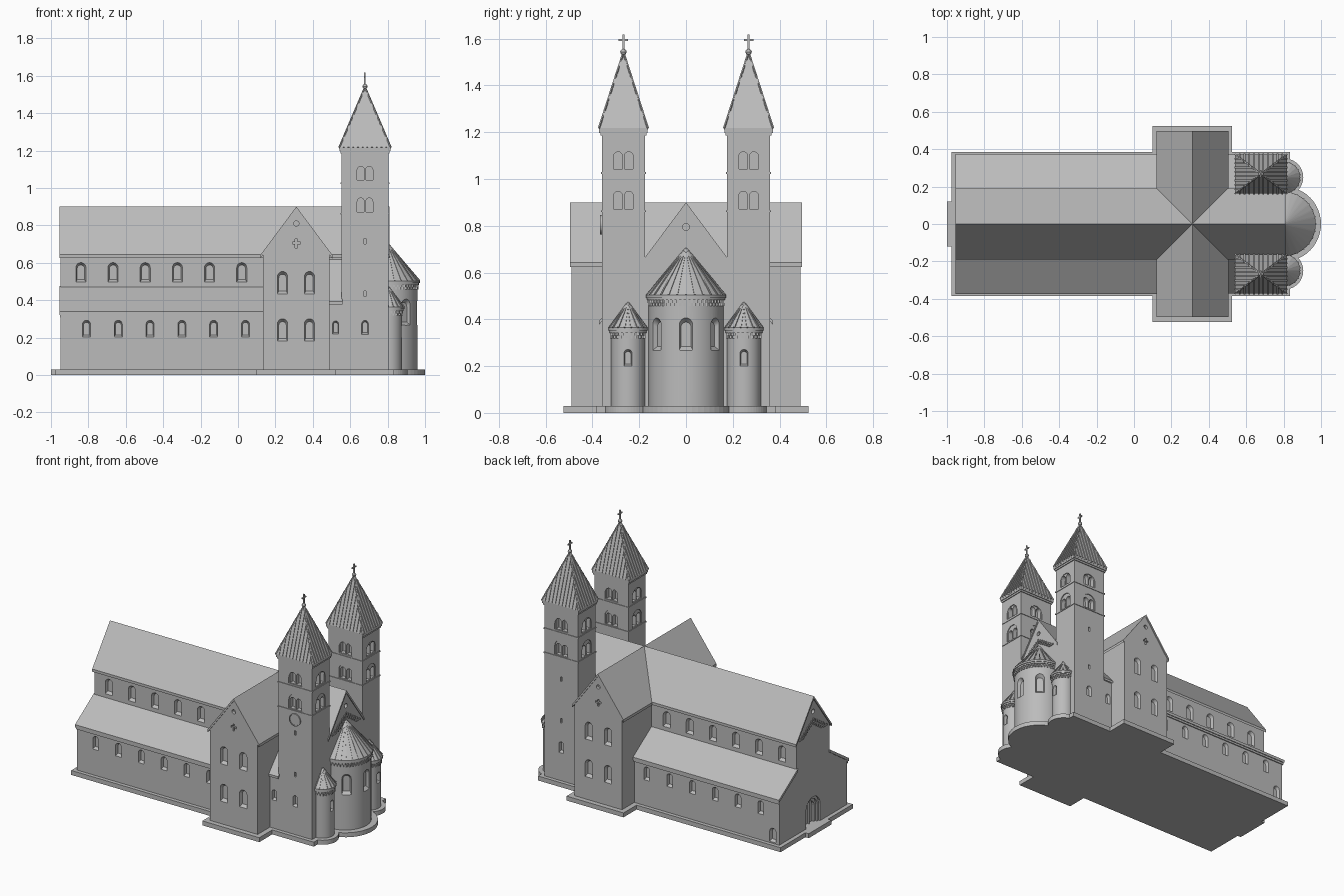
import bpy, bmesh, math
from mathutils import Vector

cube = bpy.data.objects.get("Cube")
if cube:
    bpy.data.objects.remove(cube)

stone = bpy.data.materials.new("grey stone")
stone.use_nodes = True
GREY = (0.5, 0.5, 0.5, 1)
stone.diffuse_color = GREY
stone.node_tree.nodes["Principled BSDF"].inputs["Base Color"].default_value = GREY


def make(name, pieces, smooth=False):
    """One object from (vertices, faces) pieces."""
    bm = bmesh.new()
    for verts, faces in pieces:
        vs = [bm.verts.new(v) for v in verts]
        for f in faces:
            bm.faces.new([vs[i] for i in f])
    bmesh.ops.recalc_face_normals(bm, faces=bm.faces)
    me = bpy.data.meshes.new(name)
    bm.to_mesh(me)
    bm.free()
    me.materials.append(stone)
    ob = bpy.data.objects.new(name, me)
    bpy.context.collection.objects.link(ob)
    if smooth:
        shade(ob)
    return ob


def activate(ob):
    bpy.ops.object.select_all(action='DESELECT')
    ob.select_set(True)
    bpy.context.view_layer.objects.active = ob


def shade(ob):
    activate(ob)
    bpy.ops.object.shade_smooth_by_angle(angle=math.radians(30))


def loft(a, b):
    n = len(a)
    sides = [(i, (i + 1) % n, (i + 1) % n + n, i + n) for i in range(n)]
    return list(a) + list(b), sides + [tuple(range(n)), tuple(range(n, 2 * n))]


def along_x(prof, x0, x1):
    return loft([(x0, y, z) for y, z in prof], [(x1, y, z) for y, z in prof])


def along_y(prof, y0, y1):
    return loft([(x, y0, z) for x, z in prof], [(x, y1, z) for x, z in prof])


def box(x0, x1, y0, y1, z0, z1):
    return along_x([(y0, z0), (y1, z0), (y1, z1), (y0, z1)], x0, x1)


def ring(cx, cy, z, r, n=48):
    return [(cx + r * math.cos(2 * math.pi * i / n), cy + r * math.sin(2 * math.pi * i / n), z)
            for i in range(n)]


def drum(cx, cy, r0, r1, z0, z1, n=48):
    return loft(ring(cx, cy, z0, r0, n), ring(cx, cy, z1, r1, n))


def beam(p, q, w):
    """Square bar from p to q."""
    p, q = Vector(p), Vector(q)
    rot = (q - p).to_track_quat('Z', 'Y')
    sq = [rot @ Vector((a * w / 2, b * w / 2, 0)) for a, b in ((-1, -1), (1, -1), (1, 1), (-1, 1))]
    return loft([p + s for s in sq], [q + s for s in sq])


# Openings: outlines in the wall plane, sunk along the wall normal
def arch(w, h, n=10):
    arc = [(w / 2 * math.cos(math.pi * i / n), h - w / 2 + w / 2 * math.sin(math.pi * i / n))
           for i in range(n + 1)]
    return [(-w / 2, 0), (w / 2, 0)] + arc


def disc(r, n=16):
    return [(r * math.cos(2 * math.pi * i / n), r * math.sin(2 * math.pi * i / n)) for i in range(n)]


def rect(w, h):
    return [(-w / 2, -h / 2), (w / 2, -h / 2), (w / 2, h / 2), (-w / 2, h / 2)]


def opening(outline, pos, ang, depth=0.02, splay=0.7, out=0.006):
    nrm = Vector((math.cos(ang), math.sin(ang), 0))
    tan = Vector((-nrm.y, nrm.x, 0))
    mid = (min(z for _, z in outline) + max(z for _, z in outline)) / 2

    def layer(off, s):
        return [Vector(pos) + nrm * off + tan * u * s + Vector((0, 0, mid + (z - mid) * s))
                for u, z in outline]
    return loft(layer(out, 1), layer(-depth, splay))


def cut(ob, pieces):
    tool = make("cutter", pieces)
    mod = ob.modifiers.new("cut", 'BOOLEAN')
    mod.object, mod.operation, mod.solver = tool, 'DIFFERENCE', 'EXACT'
    activate(ob)
    bpy.ops.object.modifier_apply(modifier=mod.name)
    bpy.data.objects.remove(tool)


EAST, NORTH, WEST, SOUTH = 0, math.pi / 2, math.pi, -math.pi / 2
SIDES = ((1, NORTH, "north"), (-1, SOUTH, "south"))


def house(half, eave, top, c=0):
    return [(c - half, 0.02), (c + half, 0.02), (c + half, eave), (c, top), (c - half, eave)]


def gable_roof(half, eave, top, c=0, t=0.018):
    return [(c - half, eave), (c, top), (c + half, eave), (c + half, eave - t), (c, top - t), (c - half, eave - t)]


# Base slab
make("base_slab", [box(-0.975, 0.835, -0.385, 0.385, 0, 0.03), box(0.1, 0.525, -0.523, 0.523, 0, 0.03),
                   box(-1, -0.97, -0.12, 0.12, 0, 0.03), drum(0.8, 0, 0.2, 0.2, 0, 0.03)]
     + [drum(0.805, s * 0.25, 0.1, 0.1, 0, 0.03) for s in (1, -1)])

# Nave and choir
nave = make("nave", [along_x(house(0.176, 0.648, 0.885), -0.948, 0.805)])
cut(nave, [opening(arch(0.058, 0.112), (-0.84 + 0.172 * i, s * 0.176, 0.493), a)
           for i in range(6) for s, a, _ in SIDES]
    + [opening(disc(0.015), (x, 0, 0.795), a, splay=1) for x, a in ((0.805, EAST), (-0.948, WEST))])
make("nave_roof", [along_x(gable_roof(0.19, 0.645, 0.9), -0.955, 0.81)])

# West portal with stepped arches
for w, h, d in ((0.15, 0.19, 0.012), (0.12, 0.172, 0.024), (0.09, 0.153, 0.04)):
    cut(nave, [opening(arch(w, h), (-0.948, 0, 0.03), WEST, d, 1)])
make("portal_door", [box(-0.92, -0.9, -0.003, 0.003, 0.03, 0.17)])

# Stepped friezes under both end gables
frieze = []
for x in (0.805, -0.948):
    for i in range(-7, 8):
        y, z = 0.019 * i, 0.745 - 0.0125 * abs(i)
        frieze.append(box(x - 0.006, x + 0.006, y - 0.006, y + 0.006, z - 0.008, z + 0.006))
        if abs(i) < 6:
            frieze.append(box(x - 0.006, x + 0.006, y + 0.004, y + 0.014, z - 0.03, z - 0.018))
    for s in (1, -1):
        frieze.append(box(x - 0.006, x + 0.006, s * 0.13 - 0.022, s * 0.13 + 0.022, 0.648, 0.656))
make("gable_friezes", frieze)

# Transept
transept = make("transept", [along_y(house(0.178, 0.645, 0.885, 0.312), -0.49, 0.49)])
holes = []
for s, a, _ in SIDES:
    y = s * 0.49
    for x in (0.238, 0.382):
        holes += [opening(arch(0.058, 0.128), (x, y, z), a) for z in (0.177, 0.43)]
    holes.append(opening(disc(0.014), (0.312, y, 0.81), a, splay=1))
cut(transept, holes)
cut(transept, [opening(rect(0.013, 0.046), (0.312, s * 0.49, 0.703), a, 0.015, 1) for s, a, _ in SIDES])
cut(transept, [opening(rect(0.042, 0.013), (0.312, s * 0.49, 0.706), a, 0.015, 1) for s, a, _ in SIDES])
make("transept_roof", [along_y(gable_roof(0.192, 0.642, 0.9, 0.312), -0.496, 0.496)])

# Aisles and side chapels with lean-to roofs
for s, a, side in SIDES:
    wall = [(s * y, z) for y, z in ((0.16, 0.02), (0.36, 0.02), (0.36, 0.33), (0.16, 0.462))]
    aisle = make(side + "_aisle", [along_x(wall, -0.948, 0.2)])
    holes = [opening(arch(0.046, 0.096), (-0.81 + 0.17 * i, s * 0.36, 0.2), a) for i in range(6)]
    if s > 0:
        holes.append(opening(arch(0.05, 0.1), (-0.9, 0.36, 0.035), a))
    cut(aisle, holes)
    roof = [(s * y, z) for y, z in ((0.17, 0.475), (0.373, 0.34), (0.373, 0.32), (0.17, 0.455))]
    make(side + "_aisle_roof", [along_x(roof, -0.955, 0.2)])
    make(side + "_aisle_eave", [box(-0.952, 0.14, min(s * 0.355, s * 0.367), max(s * 0.355, s * 0.367),
                                    0.308, 0.322)])
    wall = [(s * y, z) for y, z in ((0.16, 0.02), (0.36, 0.02), (0.36, 0.38), (0.16, 0.61))]
    chapel = make(side + "_chapel", [along_x(wall, 0.45, 0.56)])
    cut(chapel, [opening(arch(0.034, 0.075), (0.522, s * 0.36, 0.217), a)])
    roof = [(s * y, z) for y, z in ((0.17, 0.625), (0.372, 0.393), (0.372, 0.377), (0.17, 0.605))]
    make(side + "_chapel_roof", [along_x(roof, 0.45, 0.56)])

# Towers
TX, TY, HX, HY = 0.679, 0.2675, 0.126, 0.0925
for s, a, side in SIDES:
    cy = s * TY
    tower = make(side + "_tower", [box(TX - HX, TX + HX, cy - HY, cy + HY, 0.02, 1.2)])
    blind, lights = [], []
    for ang in (EAST, NORTH, WEST, SOUTH):
        c, d = math.cos(ang), math.sin(ang)
        for z, bh, lh in ((0.87, 0.106, 0.075), (1.04, 0.085, 0.074)):
            blind.append(opening(arch(0.098, bh), (TX + HX * c, cy + HY * d, z), ang, 0.006, 1))
            for u in (-0.023, 0.023):
                lights.append(opening(arch(0.037, lh), (TX + HX * c - u * d, cy + HY * d + u * c, z + 0.002),
                                      ang, 0.035, 1))
    blind += [opening(rect(0.01, 0.03), (TX, s * 0.36, z), a, 0.015, 1) for z in (0.435, 0.715)]
    blind.append(opening(arch(0.038, 0.08), (TX, s * 0.36, 0.215), a))
    cut(tower, blind)
    cut(tower, lights)
    make(side + "_tower_bands", [box(TX - HX - e, TX + HX + e, cy - HY - e, cy + HY + e, z, z + t)
                                 for z, t, e in ((0.858, 0.008, 0.004), (1.022, 0.008, 0.004),
                                                 (1.185, 0.012, 0.006), (1.197, 0.012, 0.011))])
    # Spire with standing seams
    ex, ey, z0, h = HX + 0.012, HY + 0.012, 1.209, 0.331
    corners = [(TX + i * ex, cy + j * ey) for i, j in ((-1, -1), (1, -1), (1, 1), (-1, 1))]
    make(side + "_spire", [box(TX - ex, TX + ex, cy - ey, cy + ey, z0, z0 + 0.008),
                           ([(x, y, z0 + 0.008) for x, y in corners] + [(TX, cy, z0 + h)],
                            [(0, 1, 2, 3)] + [(i, (i + 1) % 4, 4) for i in range(4)])])
    seams = [beam((x, y, z0 + 0.008), (TX, cy, z0 + h), 0.007) for x, y in corners]
    for k in (1, -1):
        for n, on_x in ((11, True), (9, False)):
            for i in range(1, n):
                t = 2 * i / n - 1
                m = abs(t)
                low = (TX + t * ex, cy + k * ey) if on_x else (TX + k * ex, cy + t * ey)
                top = (TX + t * ex, cy + k * ey * m) if on_x else (TX + k * ex * m, cy + t * ey)
                seams.append(beam((*low, z0 + 0.008), (*top, z0 + h - m * (h - 0.008)), 0.009))
    make(side + "_spire_seams", seams)
    # Ball and cross
    ball = [(r, 1.543 + z) for r, z in ((0.004, -0.013), (0.011, -0.008), (0.014, 0), (0.011, 0.008), (0.004, 0.013))]
    make(side + "_finial", [drum(TX, cy, p[0], q[0], p[1], q[1], 12) for p, q in zip(ball, ball[1:])], True)
    make(side + "_cross", [beam((TX, cy, 1.55), (TX, cy, 1.617), 0.008),
                           beam((TX, cy - 0.02, 1.594), (TX, cy + 0.02, 1.594), 0.008)])

# Clock on the south tower
dial = opening(disc(0.042, 32), (TX, -0.36, 0.805), SOUTH, 0.005, 1, 0.008)
clock = make("clock", [dial])
cut(clock, [opening(disc(0.036, 32), (TX, -0.368, 0.805), SOUTH, 0.004, 1)])


# Apses with ribbed half-cone roofs
def apse(name, cx, cy, r, eave, top, ribs, windows):
    wall = make(name, [drum(cx, cy, r, r, 0.02, eave, 64)])
    cut(wall, [opening(arch(w, h), (cx + r * math.cos(t), cy + r * math.sin(t), z), t, 0.022, 0.65, 0.012)
               for w, h, z, t in windows])
    shade(wall)
    e = r + 0.012
    make(name + "_cornice", [drum(cx, cy, r + 0.007, r + 0.007, eave - 0.018, eave - 0.008),
                             drum(cx, cy, e, e, eave - 0.008, eave + 0.004)], True)
    make(name + "_roof", [drum(cx, cy, e, 0.002, eave + 0.004, top, 2 * ribs)])
    seams, dentils = [], []
    for i in range(ribs + 1):
        t = math.pi * (i / ribs - 0.5)
        seams.append(beam((cx + e * math.cos(t), cy + e * math.sin(t), eave + 0.004), (cx, cy, top), 0.007))
    n = int(r * 160)
    for i in range(2 * n):
        t = math.pi * ((i + 0.5) / (2 * n) - 0.5)
        z = eave - (0.03 if i % 2 else 0.043)
        p = Vector((cx + r * math.cos(t), cy + r * math.sin(t), z))
        dentils.append(beam(p, p + Vector((0, 0, 0.013)), 0.01))
    make(name + "_roof_seams", seams)
    make(name + "_frieze", dentils)


apse("main_apse", 0.8, 0, 0.16, 0.5, 0.705, 14,
     [(0.068, 0.16, 0.256, math.radians(d)) for d in (-52, 0, 52)])
for s, a, side in SIDES:
    apse(side + "_apse", 0.805, s * 0.248, 0.072, 0.36, 0.472, 9, [(0.04, 0.082, 0.195, 0)])
